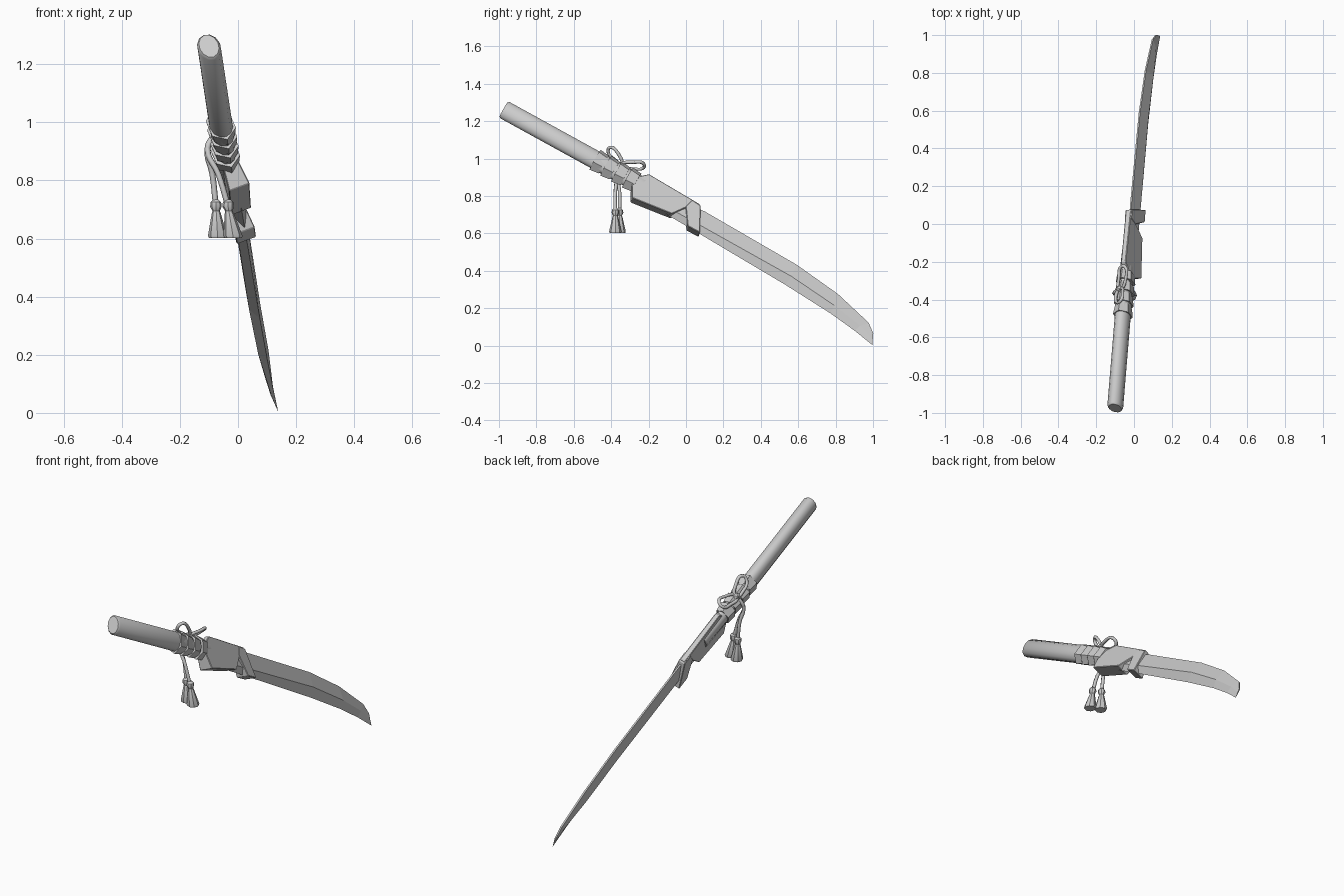
import bpy, bmesh
from math import sin, cos, tau, radians
from mathutils import Vector as V

if "Cube" in bpy.data.objects:
    bpy.data.objects.remove(bpy.data.objects["Cube"])

# Weapon frame: long axis, side normal, spine direction (rolled towards -x)
O = V((-0.019, 0, 0.726))
ax = V((0.083, 1, -0.55)).normalized()
nrm = V((1, 0.12, 0.37)).normalized()
w = nrm.cross(ax).normalized()


def q(y, z, n=0.0):
    """Point of the blade plane at side-view (y, z), pushed n sideways."""
    x = O.x - (nrm.y * y + nrm.z * (z - O.z)) / nrm.x
    return V((x, y, z)) + nrm * n


def finish(name, bm, angle=None):
    bmesh.ops.recalc_face_normals(bm, faces=bm.faces)
    me = bpy.data.meshes.new(name)
    bm.to_mesh(me)
    bm.free()
    ob = bpy.data.objects.new(name, me)
    bpy.context.collection.objects.link(ob)
    if angle:
        bpy.ops.object.select_all(action='DESELECT')
        ob.select_set(True)
        bpy.context.view_layer.objects.active = ob
        bpy.ops.object.shade_smooth_by_angle(angle=radians(angle))
    return ob


def loft(name, rings, angle=None):
    bm = bmesh.new()
    vs = [[bm.verts.new(p) for p in r] for r in rings]
    k = len(rings[0])
    for a, b in zip(vs, vs[1:]):
        for i in range(k):
            j = (i + 1) % k
            bm.faces.new((a[i], a[j], b[j], b[i]))
    bm.faces.new(vs[0])
    bm.faces.new(vs[-1])
    return finish(name, bm, angle)


def oval(u, rv, rn, k=12):
    return [O + ax * u + w * rv * cos(tau * i / k) + nrm * rn * sin(tau * i / k)
            for i in range(k)]


def plate(name, pts, top, low, bevel):
    """Side-view outline with thickness growing from the spine (top) down (low)."""
    def half(y, z):
        v = (q(y, z) - O).dot(w)
        t = min(1, max(0, (0.075 - v) / 0.15))
        return top + (low - top) * t
    ob = loft(name, [[q(y, z, 0.007 + s * half(y, z)) for y, z in pts] for s in (-1, 1)])
    m = ob.modifiers.new("bevel", 'BEVEL')
    m.width, m.segments = bevel, 1
    return ob


def cord(name, pts, r=0.010, cyclic=False):
    cu = bpy.data.curves.new(name, 'CURVE')
    cu.dimensions = '3D'
    cu.bevel_depth, cu.bevel_resolution, cu.resolution_u = r, 1, 5
    cu.use_fill_caps = True
    sp = cu.splines.new('BEZIER')
    sp.bezier_points.add(len(pts) - 1)
    for b, p in zip(sp.bezier_points, pts):
        b.co = p
        b.handle_left_type = b.handle_right_type = 'AUTO'
    sp.use_cyclic_u = cyclic
    ob = bpy.data.objects.new(name, cu)
    bpy.context.collection.objects.link(ob)


# Blade: spine, ridge and cutting edge at each station, wedge section
stations = [((-0.10, 0.80), (-0.13, 0.745), (-0.15, 0.725)),
            ((0.10, 0.712), (0.06, 0.64), (0.04, 0.613)),
            ((0.59, 0.428), (0.56, 0.36), (0.53, 0.322)),
            ((0.81, 0.272), (0.79, 0.205), (0.77, 0.17)),
            ((0.975, 0.118), (0.93, 0.10), (0.90, 0.077)),
            ((1.0, 0.06), (0.997, 0.03), (0.995, 0.0))]
thick = [0.020, 0.021, 0.021, 0.019, 0.008, 0.002]
c = 0.009
loft("blade", [[q(*s, c + 0.004), q(*r, c + t), q(*e, c), q(*r, c - t), q(*s, c - 0.004)]
               for (s, r, e), t in zip(stations, thick)])

# Handle with chamfered butt
loft("handle", [oval(-1.116, 0.046, 0.033), oval(-1.106, 0.053, 0.040),
                oval(-0.5, 0.053, 0.040), oval(-0.12, 0.046, 0.027)], 40)

# Folded wrap over the blade root, and its mouth band
plate("blade_wrap", [(-0.293, 0.775), (-0.08, 0.69), (-0.06, 0.70), (0.01, 0.735),
                     (0.065, 0.70), (0.07, 0.75), (-0.2, 0.91), (-0.293, 0.885)],
      0.012, 0.038, 0.003)
plate("mouth_band", [(-0.005, 0.735), (0.005, 0.625), (0.07, 0.59), (0.075, 0.74),
                     (0.03, 0.77)], 0.016, 0.036, 0.003)

# Cord bands wound round the handle, pointed above and below
for i in range(4):
    u = -0.53 + i * 0.066
    loft(f"cord_band_{i + 1}", [oval(u - 0.026, 0.065, 0.050, 6),
                                oval(u + 0.028, 0.058, 0.043, 6)])

# Bow knot and loops
knot = V((-0.075, -0.345, 0.965))
bm = bmesh.new()
bmesh.ops.create_icosphere(bm, subdivisions=1, radius=0.022)
bmesh.ops.translate(bm, verts=bm.verts, vec=knot)
finish("bow_knot", bm)
cord("bow_loop_back", [knot, (-0.06, -0.365, 1.03), (-0.07, -0.405, 1.06),
                       (-0.09, -0.415, 1.03), (-0.095, -0.375, 0.99)], 0.009, True)
cord("bow_loop_front", [knot, (-0.042, -0.28, 0.980), (-0.045, -0.23, 0.975),
                        (-0.070, -0.228, 0.950), (-0.08, -0.28, 0.945)], 0.009, True)

# Hanging cords and tassels
for side, x, y, xb in (("left", -0.076, -0.355, -0.070), ("right", -0.034, -0.378, -0.016)):
    cord(f"hanging_cord_{side}", [knot, (-0.105, -0.365, 0.91),
                                  ((x - 0.1) / 2, y, 0.82), (x, y, 0.71)])
    profile = [(0.735, 0.008), (0.725, 0.018), (0.71, 0.020), (0.695, 0.013),
               (0.685, 0.016), (0.61, 0.033), (0.602, 0.030)]
    rings = []
    for z, r in profile:
        cx = x + (xb - x) * max(0, (0.71 - z) / 0.108)
        rings.append([V((cx + r * cos(tau * i / 8), y + r * sin(tau * i / 8), z))
                      for i in range(8)])
    loft(f"tassel_{side}", rings, 35)
